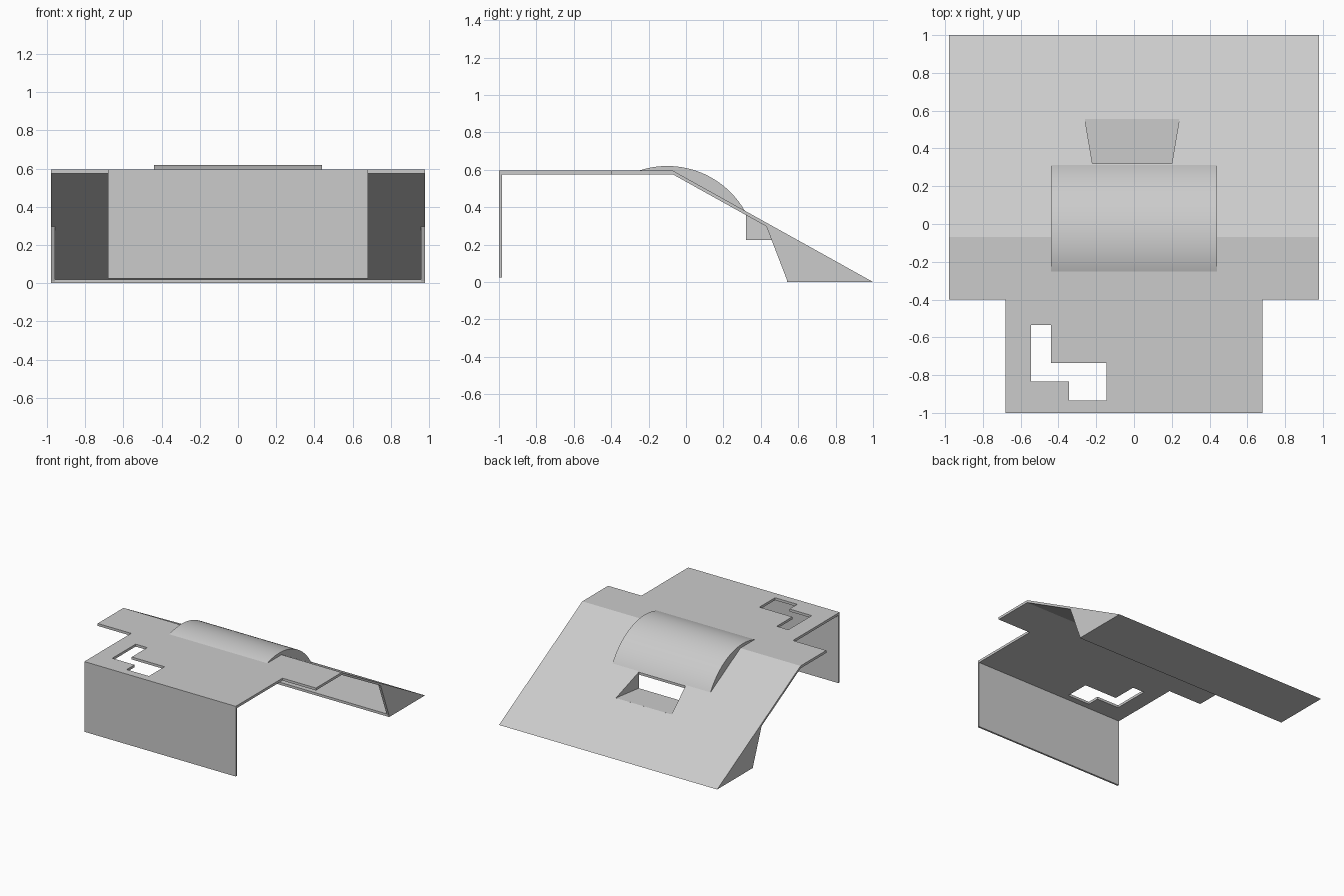
import bpy, bmesh, math

default_cube = bpy.data.objects.get("Cube")
if default_cube:
    bpy.data.objects.remove(default_cube, do_unlink=True)

grey = bpy.data.materials.new("plain grey")
grey.use_nodes = True
colour = (0.6, 0.6, 0.6, 1)
grey.diffuse_color = colour
grey.node_tree.nodes["Principled BSDF"].inputs["Base Color"].default_value = colour


def prism(name, outline, lo, hi, axis):
    """Extrude an outline: (y, z) points along x, or (x, y) points along z."""
    bm = bmesh.new()
    place = (lambda p, t: (t, *p)) if axis == "x" else (lambda p, t: (*p, t))
    base = bm.faces.new([bm.verts.new(place(p, lo)) for p in outline])
    top = bmesh.ops.extrude_face_region(bm, geom=[base])["geom"]
    shift = (hi - lo, 0, 0) if axis == "x" else (0, 0, hi - lo)
    bmesh.ops.translate(bm, vec=shift, verts=[v for v in top if isinstance(v, bmesh.types.BMVert)])
    bmesh.ops.recalc_face_normals(bm, faces=bm.faces)
    mesh = bpy.data.meshes.new(name)
    bm.to_mesh(mesh)
    bm.free()
    mesh.materials.append(grey)
    obj = bpy.data.objects.new(name, mesh)
    bpy.context.collection.objects.link(obj)
    return obj


def cut(target, cutter):
    """Subtract the cutter and discard it."""
    mod = target.modifiers.new("cut", "BOOLEAN")
    mod.operation = "DIFFERENCE"
    mod.solver = "EXACT"
    mod.object = cutter
    bpy.context.view_layer.objects.active = target
    bpy.ops.object.modifier_apply(modifier=mod.name)
    bpy.data.objects.remove(cutter, do_unlink=True)


HALF, NECK, TOP, THICK, RIDGE = 0.98, 0.68, 0.595, 0.02, -0.07


def slope_z(y):
    return TOP * (1 - y) / (1 - RIDGE)


# Flat deck, narrower towards the front, with a stepped opening
deck = prism("deck", [(-NECK, -1), (NECK, -1), (NECK, -0.4), (HALF, -0.4), (HALF, RIDGE),
                      (-HALF, RIDGE), (-HALF, -0.4), (-NECK, -0.4)], TOP - THICK, TOP, "z")
cut(deck, prism("opening_cutter", [
    (-0.545, -0.535), (-0.44, -0.535), (-0.44, -0.735), (-0.145, -0.735),
    (-0.145, -0.935), (-0.345, -0.935), (-0.345, -0.835), (-0.545, -0.835)], 0.5, 0.7, "z"))

# Front wall hanging from the deck
prism("front_wall", [(-1, 0.025), (-0.985, 0.025), (-0.985, TOP - THICK), (-1, TOP - THICK)],
      -NECK, NECK, "x")

# Sloping back sheet folded under into a floor strip
slope = prism("back_slope", [(RIDGE, TOP), (1, 0), (0.54, 0), (0.54, THICK),
                             (0.928, THICK), (RIDGE, TOP - THICK)], -HALF, HALF, "x")

# Triangular cheeks closing the ends of the slope
for side, x in (("left", HALF - THICK), ("right", -HALF)):
    prism(side + "_cheek", [(0.425, slope_z(0.425) - 0.01), (0.54, 0.01), (0.99, 0.003)],
          x, x + THICK, "x")

# Tapered recess sunk into the slope, open towards the front
NEAR, FAR, FLOOR, MID = 0.32, 0.556, 0.247, -0.01
FLARE = 0.04 / (FAR - NEAR)


def trapezoid(half, near, far):
    a, b = half + FLARE * (near - NEAR), half + FLARE * (far - NEAR)
    return [(MID - a, near), (MID + a, near), (MID + b, far), (MID - b, far)]


cut(slope, prism("recess_cutter", trapezoid(0.21, NEAR, 0.6), FLOOR, 0.5, "z"))
prism("recess_floor", trapezoid(0.21, NEAR, FAR), FLOOR - 0.022, FLOOR, "z")
for side, sign in (("left", 1), ("right", -1)):
    start = MID + sign * 0.21
    wall = prism(side + "_recess_wall",
                 [(NEAR, slope_z(NEAR) - 0.002), (NEAR, FLOOR - 0.022),
                  (FAR, FLOOR - 0.022), (FAR, FLOOR - 0.002)],
                 min(start, start + sign * THICK), max(start, start + sign * THICK), "x")
    for v in wall.data.vertices:
        v.co.x += sign * FLARE * (v.co.y - NEAR)

# Rounded hood over the ridge
RADIUS, CY = 0.478, -0.1
CZ = 0.62 - RADIUS
first = math.acos((-0.28 - CY) / RADIUS)
last = math.acos((NEAR - CY) / RADIUS)
arc = [first + (last - first) * i / 32 for i in range(33)]
outline = [(CY + RADIUS * math.cos(a), CZ + RADIUS * math.sin(a)) for a in arc]
hood = prism("hood", outline + [(RIDGE, TOP - 0.005)], -0.44, 0.44, "x")
bpy.ops.object.select_all(action="DESELECT")
hood.select_set(True)
bpy.context.view_layer.objects.active = hood
bpy.ops.object.shade_smooth_by_angle(angle=math.radians(30))
